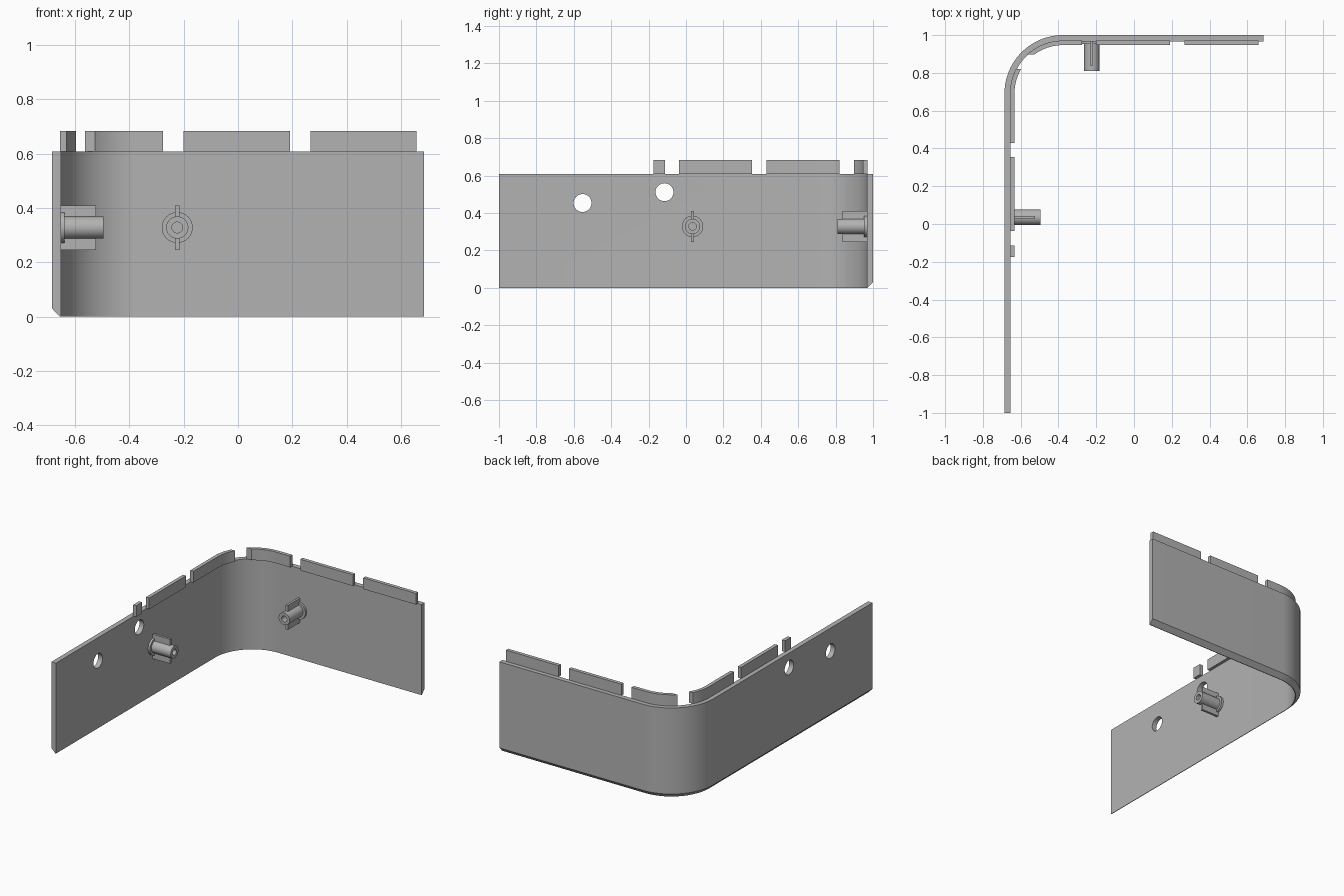
import bpy, bmesh, math
from mathutils import Matrix, Vector

cube = bpy.data.objects.get("Cube")
if cube:
    bpy.data.objects.remove(cube, do_unlink=True)

grey = bpy.data.materials.new("plain grey")
grey.use_nodes = True
colour = (0.45, 0.45, 0.45, 1)
grey.diffuse_color = colour
grey.node_tree.nodes["Principled BSDF"].inputs["Base Color"].default_value = colour

HALF, RADIUS, TOP = 0.686, 0.31, 0.608
INNER = 0.033          # wall thickness


def finish(name, bm):
    bmesh.ops.recalc_face_normals(bm, faces=bm.faces)
    mesh = bpy.data.meshes.new(name)
    bm.to_mesh(mesh)
    bm.free()
    mesh.materials.append(grey)
    obj = bpy.data.objects.new(name, mesh)
    bpy.context.collection.objects.link(obj)
    return obj


def smooth(obj):
    bpy.ops.object.select_all(action='DESELECT')
    obj.select_set(True)
    bpy.context.view_layer.objects.active = obj
    bpy.ops.object.shade_smooth_by_angle(angle=math.radians(30))


def path(d, steps=24):
    """L-shaped plan outline, moved inwards by d."""
    pts = [(-HALF + d, -1)]
    for i in range(steps + 1):
        a = math.pi / 2 * i / steps
        r = RADIUS - d
        pts.append((-HALF + RADIUS - r * math.cos(a), 1 - RADIUS + r * math.sin(a)))
    return pts + [(HALF, 1 - d)]


def sweep(profile):
    """Sweep a closed (inset, height) profile along the outline."""
    bm = bmesh.new()
    rails = [[bm.verts.new((x, y, z)) for x, y in path(d)] for d, z in profile]
    for a, b in zip(rails, rails[1:] + rails[:1]):
        for i in range(len(a) - 1):
            bm.faces.new((a[i], a[i + 1], b[i + 1], b[i]))
    for end in (0, -1):
        bm.faces.new([r[end] for r in rails])
    return bm


def trim(bm, axis, value, keep):
    """Cut at a plane, keep one side and cap the cut."""
    co, no = Vector((0, 0, 0)), Vector((0, 0, 0))
    co[axis], no[axis] = value, -keep
    geom = bm.verts[:] + bm.edges[:] + bm.faces[:]
    bmesh.ops.bisect_plane(bm, geom=geom, plane_co=co, plane_no=no, clear_outer=True)
    bmesh.ops.holes_fill(bm, edges=[e for e in bm.edges if e.is_boundary])


# Curved wall with a bevelled outer bottom edge
wall = finish("wall", sweep([(0, 0.03), (0, TOP), (INNER, TOP), (INNER, 0), (0.029, 0)]))

# Round holes through the side wall
for y, z in ((-0.553, 0.453), (-0.115, 0.511)):
    bm = bmesh.new()
    bmesh.ops.create_cone(bm, cap_ends=True, segments=32, radius1=0.048, radius2=0.048, depth=0.3,
                          matrix=Matrix.Translation((-HALF, y, z)) @ Matrix.Rotation(math.pi / 2, 4, 'Y'))
    cutter = finish("hole_cutter", bm)
    cutter.hide_render = True
    mod = wall.modifiers.new("hole", 'BOOLEAN')
    mod.operation, mod.solver, mod.object = 'DIFFERENCE', 'EXACT', cutter
    bpy.context.view_layer.objects.active = wall
    bpy.ops.object.modifier_apply(modifier=mod.name)
    bpy.data.objects.remove(cutter, do_unlink=True)
smooth(wall)

# Raised tabs on the rim: (axis, start), (axis, end)
X, Y = 0, 1
tabs = [((Y, -0.175), (Y, -0.113)), ((Y, -0.038), (Y, 0.354)), ((Y, 0.43), (Y, 0.82)),
        ((Y, 0.898), (X, -0.276)), ((X, -0.2), (X, 0.191)), ((X, 0.267), (X, 0.658))]
for n, (start, end) in enumerate(tabs, 1):
    bm = sweep([(0.029, TOP), (0.029, 0.683), (0.053, 0.683), (0.053, TOP)])
    trim(bm, *start, 1)
    trim(bm, *end, -1)
    smooth(finish(f"rim_tab_{n}", bm))


def screw_post(name, matrix):
    """Hollow post with a base collar and two fins, pointing along local z."""
    bm = bmesh.new()
    profile = [(0, 0.004), (0.02, 0.004), (0.02, 0.157), (0.041, 0.157),
               (0.041, 0.014), (0.057, 0.014), (0.057, -0.005)]
    vs = [bm.verts.new((r, 0, h)) for r, h in profile]
    es = [bm.edges.new(p) for p in zip(vs, vs[1:])]
    bmesh.ops.spin(bm, geom=vs + es, cent=(0, 0, 0), axis=(0, 0, 1), angle=math.tau, steps=32)
    bmesh.ops.remove_doubles(bm, verts=bm.verts, dist=1e-5)
    bmesh.ops.holes_fill(bm, edges=[e for e in bm.edges if e.is_boundary])
    bm.transform(matrix)
    smooth(finish(name, bm))
    for side, word in ((1, "upper"), (-1, "lower")):
        bm = bmesh.new()
        bmesh.ops.create_cube(bm, size=1)
        bm.transform(matrix @ Matrix.Translation((0, side * 0.059, 0.062))
                     @ Matrix.Diagonal((0.016, 0.046, 0.134, 1)))
        finish(f"{name}_{word}_fin", bm)


# Posts on the inside of both walls, fins vertical
screw_post("back_post", Matrix.Translation((-0.224, 1 - INNER, 0.328)) @ Matrix.Rotation(math.pi / 2, 4, 'X'))
screw_post("side_post", Matrix.Translation((-HALF + INNER, 0.035, 0.328))
           @ Matrix.Rotation(math.pi / 2, 4, 'Z') @ Matrix.Rotation(math.pi / 2, 4, 'X'))
